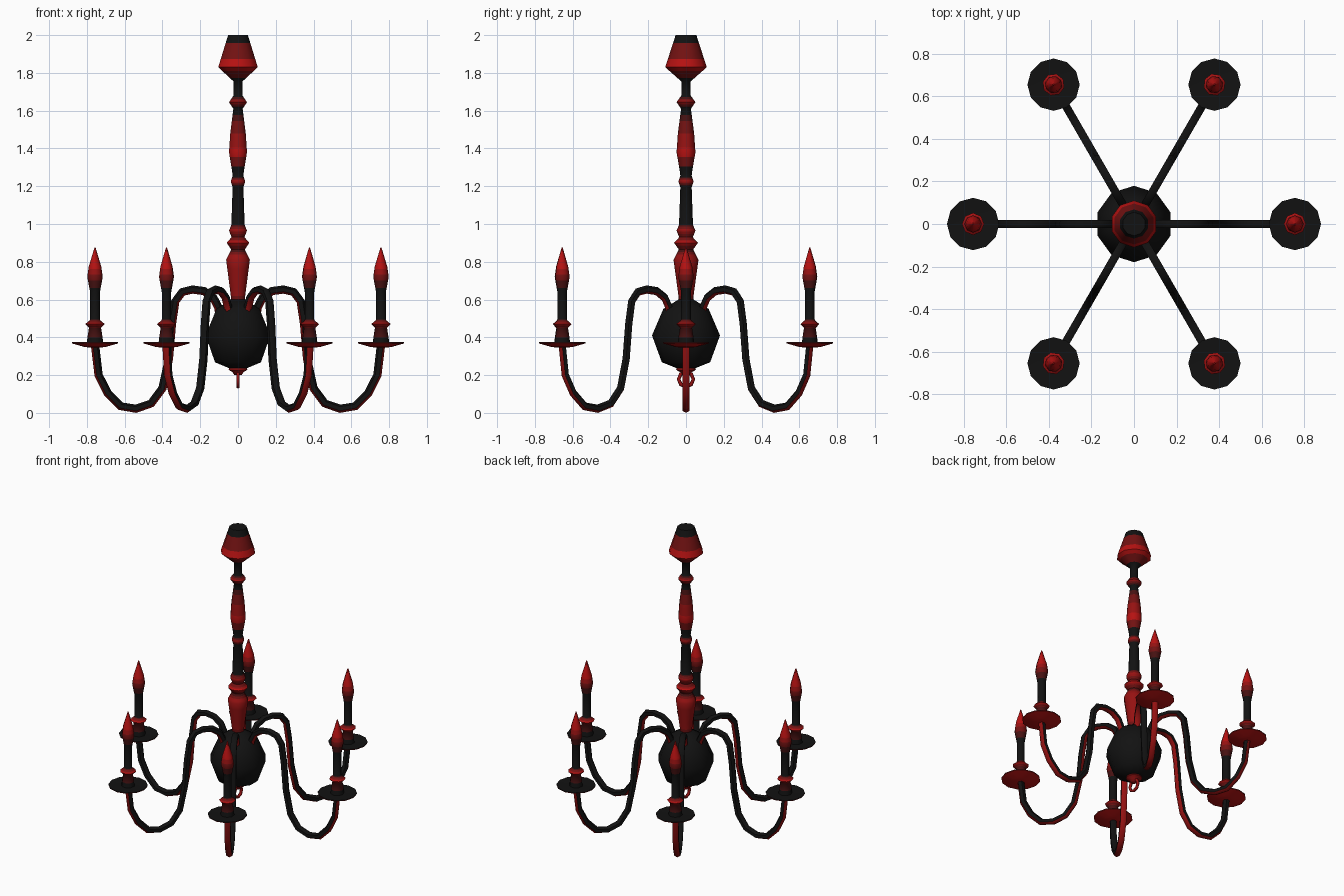
import bpy, bmesh
from math import sin, cos, pi, radians
from mathutils import Vector

if "Cube" in bpy.data.objects:
    bpy.data.objects.remove(bpy.data.objects["Cube"])

# Palette from black to red, used in steps to imitate the gradients
SHADES = []
for i in range(5):
    t = i / 4
    m = bpy.data.materials.new(f"black_to_red_{i}")
    m.diffuse_color = (0.006 + 0.46 * t ** 1.5, 0.006, 0.006, 1)
    m.use_nodes = True
    m.node_tree.nodes["Principled BSDF"].inputs["Base Color"].default_value = m.diffuse_color
    SHADES.append(m)


def finish(name, bm, angle=60):
    bmesh.ops.recalc_face_normals(bm, faces=bm.faces)
    me = bpy.data.meshes.new(name)
    bm.to_mesh(me)
    bm.free()
    for m in SHADES:
        me.materials.append(m)
    ob = bpy.data.objects.new(name, me)
    bpy.context.collection.objects.link(ob)
    bpy.ops.object.select_all(action='DESELECT')
    ob.select_set(True)
    bpy.context.view_layer.objects.active = ob
    bpy.ops.object.shade_smooth_by_angle(angle=radians(angle))
    return ob


def skin(bm, rings, shade):
    """Join rings of vertices, cap the ends; shade(i, j) picks the material."""
    n = len(rings[0])
    for i in range(len(rings) - 1):
        a, b = rings[i], rings[i + 1]
        for j in range(n):
            k = (j + 1) % n
            f = bm.faces.new((a[j], a[k], b[k], b[j]))
            f.material_index = shade(i, j)
    bm.faces.new(rings[0]).material_index = shade(0, 0)
    bm.faces.new(rings[-1]).material_index = shade(len(rings) - 2, 0)


def lathe(name, profile, sides, centre=0.0, angle=60):
    """Turned part; profile points are (radius, height, redness)."""
    pts = [profile[0]]
    for p, q in zip(profile, profile[1:]):
        steps = 4 if abs(p[2] - q[2]) > 0.3 else 1
        for s in range(1, steps + 1):
            pts.append(tuple(u + (v - u) * s / steps for u, v in zip(p, q)))
    bm = bmesh.new()
    rings = [[bm.verts.new((centre + r * cos(pi / 2 + 2 * pi * j / sides),
                            r * sin(pi / 2 + 2 * pi * j / sides), z))
              for j in range(sides)] for r, z, _ in pts]
    skin(bm, rings, lambda i, j: round(2 * (pts[i][2] + pts[i + 1][2])))
    return finish(name, bm, angle)


def tube(name, path, radius, sides):
    """Arm swept in the xz plane, red along its lower side."""
    P = [Vector((x, 0, z)) for x, z in path]
    bm = bmesh.new()
    rings = []
    for i, p in enumerate(P):
        d = (P[min(i + 1, len(P) - 1)] - P[max(i - 1, 0)]).normalized()
        up = Vector((-d.z, 0, d.x))
        rings.append([bm.verts.new(p + up * radius * cos(2 * pi * j / sides)
                                   + Vector((0, radius * sin(2 * pi * j / sides), 0)))
                      for j in range(sides)])
    skin(bm, rings, lambda i, j: 3 if cos(2 * pi * (j + .5) / sides) < -0.1 else 0)
    return finish(name, bm)


# Central turned stem with ceiling cap
lathe("stem", [
    (.035, .56, .5), (.04, .62, .6), (.066, .81, .9), (.038, .865, .3),
    (.063, .90, 1), (.036, .93, .3), (.05, .965, .9), (.037, .995, .1),
    (.03, 1.195, 0), (.04, 1.225, .9), (.03, 1.255, 0), (.033, 1.28, 0),
    (.05, 1.38, 1), (.043, 1.48, .6), (.026, 1.61, 0), (.05, 1.645, .9),
    (.025, 1.68, 0), (.025, 1.755, 0), (.11, 1.83, 1), (.055, 2.0, .0)], 10)

# Ball and the finial below it
lathe("ball", [(.04, .60, 0), (.12, .55, 0), (.18, .41, 0),
               (.128, .268, 0), (.045, .235, 0)], 10)
lathe("bottom_finial", [(.045, .25, .3), (.052, .228, .8), (.03, .215, .8),
                        (.02, .2, .7)], 10)
bpy.ops.mesh.primitive_torus_add(major_segments=8, minor_segments=6, major_radius=.039,
                                 minor_radius=.01, location=(0, 0, .178),
                                 rotation=(0, pi / 2, 0))
ring = bpy.context.object
ring.name = "pull_ring"
ring.data.materials.append(SHADES[3])
bpy.ops.object.shade_smooth()

# One arm with its drip dish, candle holder and flame
arm = tube("arm", [
    (.09, .48), (.105, .56), (.13, .61), (.18, .645), (.24, .653), (.295, .64),
    (.332, .59), (.35, .47), (.366, .285), (.40, .13), (.46, .05), (.54, .022),
    (.62, .035), (.69, .105), (.738, .2), (.757, .36)], .022, 6)
dish = lathe("drip_dish", [
    (.025, .345, .9), (.06, .35, .9), (.123, .368, .9), (.123, .374, 0),
    (.07, .37, 0), (.03, .37, 0)], 12, .757, 40)
candle = lathe("candle", [
    (.044, .365, 0), (.04, .40, 0), (.032, .45, .3), (.052, .47, 1),
    (.03, .488, .4), (.026, .495, 0), (.026, .64, 0), (.041, .72, .5),
    (.033, .775, 1), (.003, .875, 1)], 8, .757)

# Repeat around the stem
for part in (arm, dish, candle):
    for k in range(1, 6):
        c = part.copy()
        c.name = f"{part.name}_{k + 1}"
        c.rotation_euler.z = k * pi / 3
        bpy.context.collection.objects.link(c)
